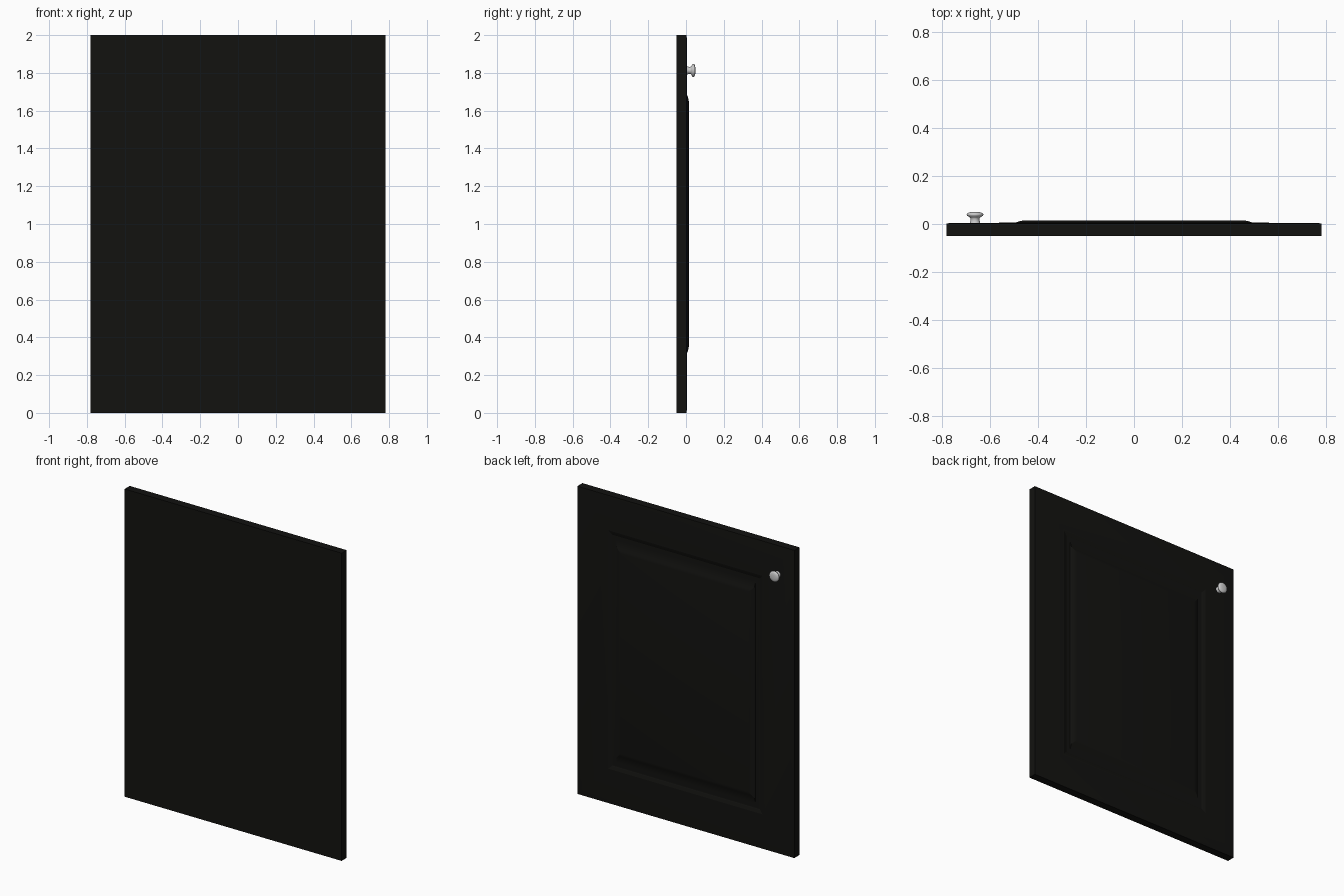
import bpy, bmesh, math

if "Cube" in bpy.data.objects:
    bpy.data.objects.remove(bpy.data.objects["Cube"])

HALF_W, HALF_H = 0.78, 1.0


def finish(name, bm, angle, color=None):
    bmesh.ops.recalc_face_normals(bm, faces=bm.faces)
    mesh = bpy.data.meshes.new(name)
    bm.to_mesh(mesh)
    bm.free()
    obj = bpy.data.objects.new(name, mesh)
    bpy.context.collection.objects.link(obj)
    bpy.ops.object.select_all(action='DESELECT')
    bpy.context.view_layer.objects.active = obj
    obj.select_set(True)
    bpy.ops.object.shade_smooth_by_angle(angle=math.radians(angle))
    if color:
        mat = bpy.data.materials.new(name + "_paint")
        mat.diffuse_color = color
        mat.use_nodes = True
        mat.node_tree.nodes["Principled BSDF"].inputs["Base Color"].default_value = mat.diffuse_color
        mesh.materials.append(mat)
    return obj


# Door: nested rectangles, (inset from edge, y), from flat front face to raised panel
door_profile = [
    (0.0, -0.05), (0.0, 0.002), (0.02, 0.005),     # slab and eased edge
    (0.215, 0.005), (0.225, 0.006), (0.24, 0.002), (0.25, -0.002),  # frame opening
    (0.28, -0.002), (0.285, 0.005),                # groove
    (0.30, 0.011), (0.32, 0.015),                  # raised panel bevel
]
bm = bmesh.new()
rings = []
for inset, y in door_profile:
    w = HALF_W - inset
    h = HALF_H - inset
    if inset > 0.28:                               # panel is slightly shorter
        h -= 0.03
    rings.append([bm.verts.new((sx * w, y, 1 + sz * h))
                  for sx, sz in ((-1, -1), (1, -1), (1, 1), (-1, 1))])
for a, b in zip(rings, rings[1:]):
    for i in range(4):
        j = (i + 1) % 4
        bm.faces.new((a[i], a[j], b[j], b[i]))
bm.faces.new(rings[0])
bm.faces.new(rings[-1])
finish("cabinet_door", bm, 15, (0.006, 0.006, 0.005, 1))

# Knob: turned profile (radius, y)
knob_profile = [(0.022, 0.004), (0.020, 0.010), (0.018, 0.022), (0.022, 0.028),
                (0.033, 0.034), (0.035, 0.039), (0.033, 0.044),
                (0.024, 0.048), (0.012, 0.050)]
SIDES = 32
bm = bmesh.new()
rings = []
for r, y in knob_profile:
    rings.append([bm.verts.new((-0.662 + r * math.cos(2 * math.pi * i / SIDES), y,
                                1.813 + r * math.sin(2 * math.pi * i / SIDES)))
                  for i in range(SIDES)])
for a, b in zip(rings, rings[1:]):
    for i in range(SIDES):
        j = (i + 1) % SIDES
        bm.faces.new((a[i], a[j], b[j], b[i]))
bm.faces.new(rings[0])
bm.faces.new(rings[-1])
finish("door_knob", bm, 50)
